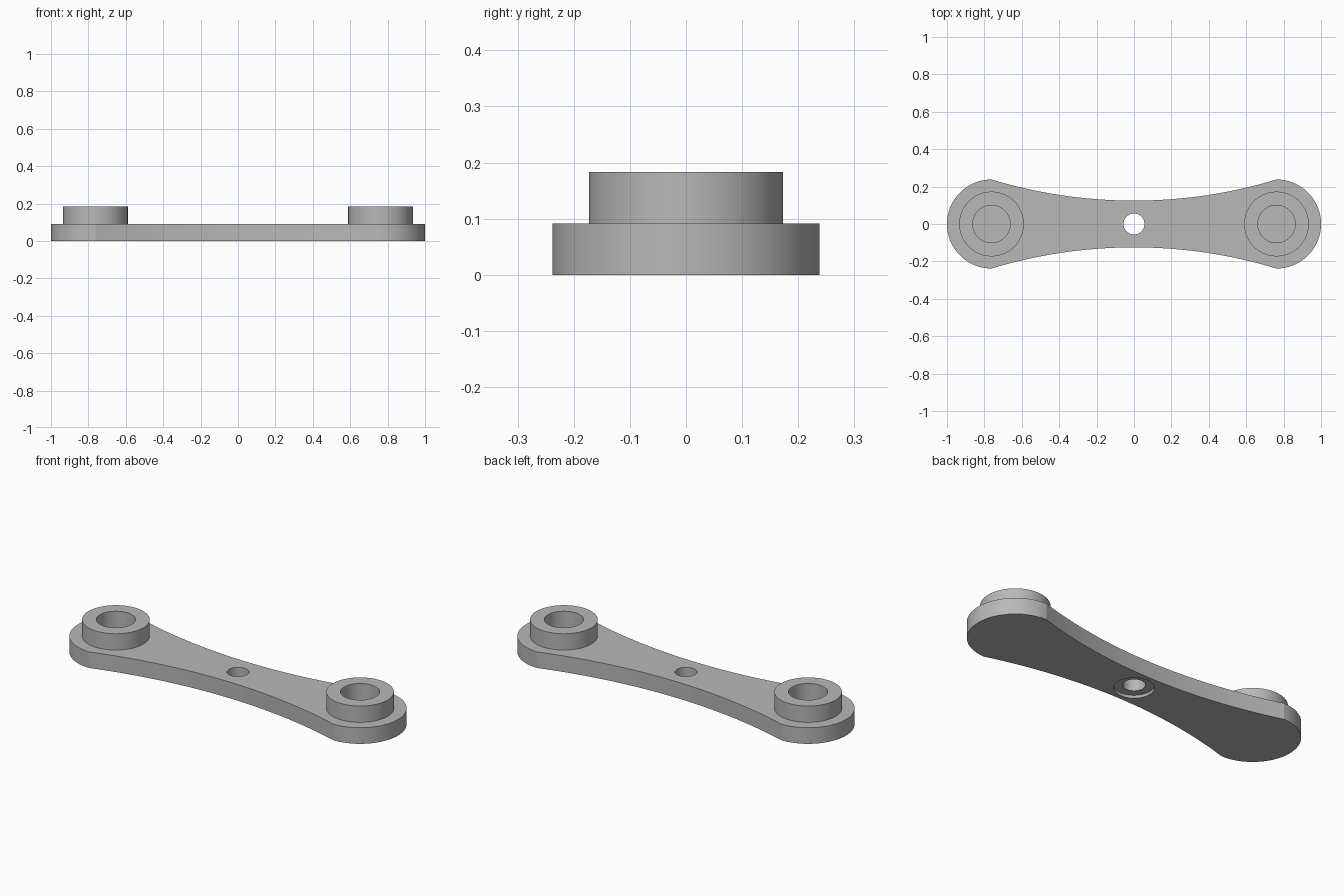
import bpy
import bmesh
from math import sin, cos, pi, asin, radians

cube = bpy.data.objects.get("Cube")
if cube:
    bpy.data.objects.remove(cube, do_unlink=True)

PLATE_TOP, BOSS_TOP = 0.091, 0.183
END_X, END_R, WAIST = 0.762, 0.238, 0.125

grey = bpy.data.materials.new("grey plastic")
grey.use_nodes = True
colour = (0.48, 0.48, 0.48, 1)
grey.diffuse_color = colour
grey.node_tree.nodes["Principled BSDF"].inputs["Base Color"].default_value = colour


def make_object(name, bm):
    bmesh.ops.recalc_face_normals(bm, faces=bm.faces)
    mesh = bpy.data.meshes.new(name)
    bm.to_mesh(mesh)
    bm.free()
    mesh.materials.append(grey)
    obj = bpy.data.objects.new(name, mesh)
    bpy.context.collection.objects.link(obj)
    return obj


def select_only(obj):
    bpy.ops.object.select_all(action='DESELECT')
    obj.select_set(True)
    bpy.context.view_layer.objects.active = obj


def smooth(obj):
    select_only(obj)
    bpy.ops.object.shade_smooth_by_angle(angle=radians(12))


def lathe(name, profile, x=0, segments=72, capped=False):
    """Turn a (radius, height) profile around a vertical axis at x."""
    bm = bmesh.new()
    rings = [[bm.verts.new((x + r * cos(2 * pi * i / segments),
                            r * sin(2 * pi * i / segments), z))
              for i in range(segments)] for r, z in profile]
    for a, b in zip(rings, rings[1:]):
        for i in range(segments):
            j = (i + 1) % segments
            bm.faces.new((a[i], a[j], b[j], b[i]))
    if capped:
        bm.faces.new(rings[0])
        bm.faces.new(rings[-1])
    return make_object(name, bm)


# Plate outline: round ends joined by concave circular sides
sag = END_R - WAIST
side_r = (END_X ** 2 + sag ** 2) / (2 * sag)
sweep = asin(END_X / side_r)
half = [(END_X + END_R * cos(a), END_R * sin(a))
        for a in (-pi / 2 + pi * i / 48 for i in range(49))]
half += [(side_r * sin(a), WAIST + side_r * (1 - cos(a)))
         for a in (sweep * (1 - i / 16) for i in range(1, 32))]
outline = half + [(-x, -y) for x, y in half]

bm = bmesh.new()
base = bm.faces.new([bm.verts.new((x, y, 0)) for x, y in outline])
top = bmesh.ops.extrude_face_region(bm, geom=[base])["geom"]
bmesh.ops.translate(bm, vec=(0, 0, PLATE_TOP),
                    verts=[v for v in top if isinstance(v, bmesh.types.BMVert)])
plate = make_object("link_plate", bm)

# Centre screw hole with a shallow recess underneath
cutter = lathe("screw_hole_cutter",
               [(0.1, -0.05), (0.1, 0.016), (0.056, 0.016), (0.056, 0.2)], capped=True)
cutter.hide_render = True
cut = plate.modifiers.new("screw_hole", 'BOOLEAN')
cut.object = cutter
cut.solver = 'EXACT'
select_only(plate)
bpy.ops.object.modifier_apply(modifier=cut.name)
bpy.data.objects.remove(cutter, do_unlink=True)
smooth(plate)

# Hollow round bosses on both ends
for name, side in (("left_boss", 1), ("right_boss", -1)):
    smooth(lathe(name, [(0.173, PLATE_TOP), (0.173, BOSS_TOP),
                        (0.1, BOSS_TOP), (0.1, PLATE_TOP)], side * END_X))
